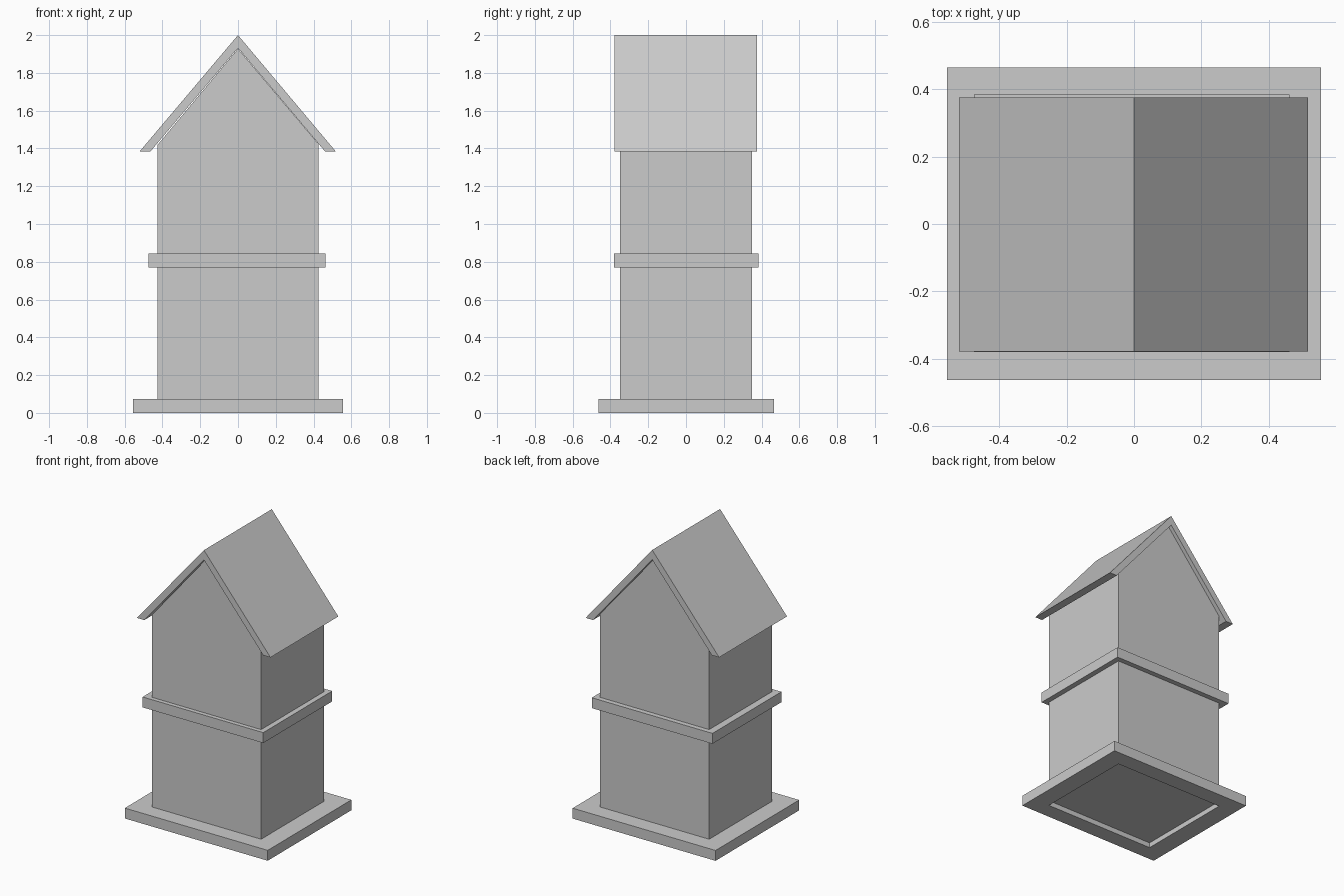
import bpy, bmesh

if "Cube" in bpy.data.objects:
    bpy.data.objects.remove(bpy.data.objects["Cube"])


def extrude_profile(name, profile, y0, y1):
    """Extrude a closed x-z outline along y."""
    bm = bmesh.new()
    face = bm.faces.new([bm.verts.new((x, y0, z)) for x, z in profile])
    ret = bmesh.ops.extrude_face_region(bm, geom=[face])
    moved = [v for v in ret["geom"] if isinstance(v, bmesh.types.BMVert)]
    bmesh.ops.translate(bm, verts=moved, vec=(0, y1 - y0, 0))
    return finish(name, bm)


def ring(name, outer, inner, z0, z1):
    """Rectangular frame; outer and inner are (x0, x1, y0, y1)."""
    bm = bmesh.new()

    def loop(r, z):
        x0, x1, y0, y1 = r
        return [bm.verts.new((x, y, z)) for x, y in
                ((x0, y0), (x1, y0), (x1, y1), (x0, y1))]

    loops = [loop(outer, z0), loop(outer, z1), loop(inner, z1), loop(inner, z0)]
    for k in range(4):
        a, b = loops[k], loops[(k + 1) % 4]
        for i in range(4):
            j = (i + 1) % 4
            bm.faces.new((a[i], a[j], b[j], b[i]))
    return finish(name, bm)


def finish(name, bm):
    bmesh.ops.recalc_face_normals(bm, faces=bm.faces)
    mesh = bpy.data.meshes.new(name)
    bm.to_mesh(mesh)
    bm.free()
    obj = bpy.data.objects.new(name, mesh)
    bpy.context.collection.objects.link(obj)
    return obj


W, D = 0.425, 0.35
wall = (-W, W, -D, D)

# gabled tower walls, with the floor slightly recessed into the base
extrude_profile("tower_walls",
                [(-W, 0.035), (W, 0.035), (W, 1.425), (0, 1.928), (-W, 1.42)], -D, D)

# chevron roof with flat-cut eaves
extrude_profile("roof",
                [(-0.52, 1.385), (-0.463, 1.385), (0, 1.932), (0.46, 1.385),
                 (0.517, 1.385), (0, 2.0)], -0.378, 0.375)

# plinth and mid-height trim band around the walls
ring("base_plinth", (-0.555, 0.555, -0.463, 0.465), wall, 0.0, 0.073)
ring("trim_band", (-0.475, 0.462, -0.38, 0.385), wall, 0.77, 0.843)
